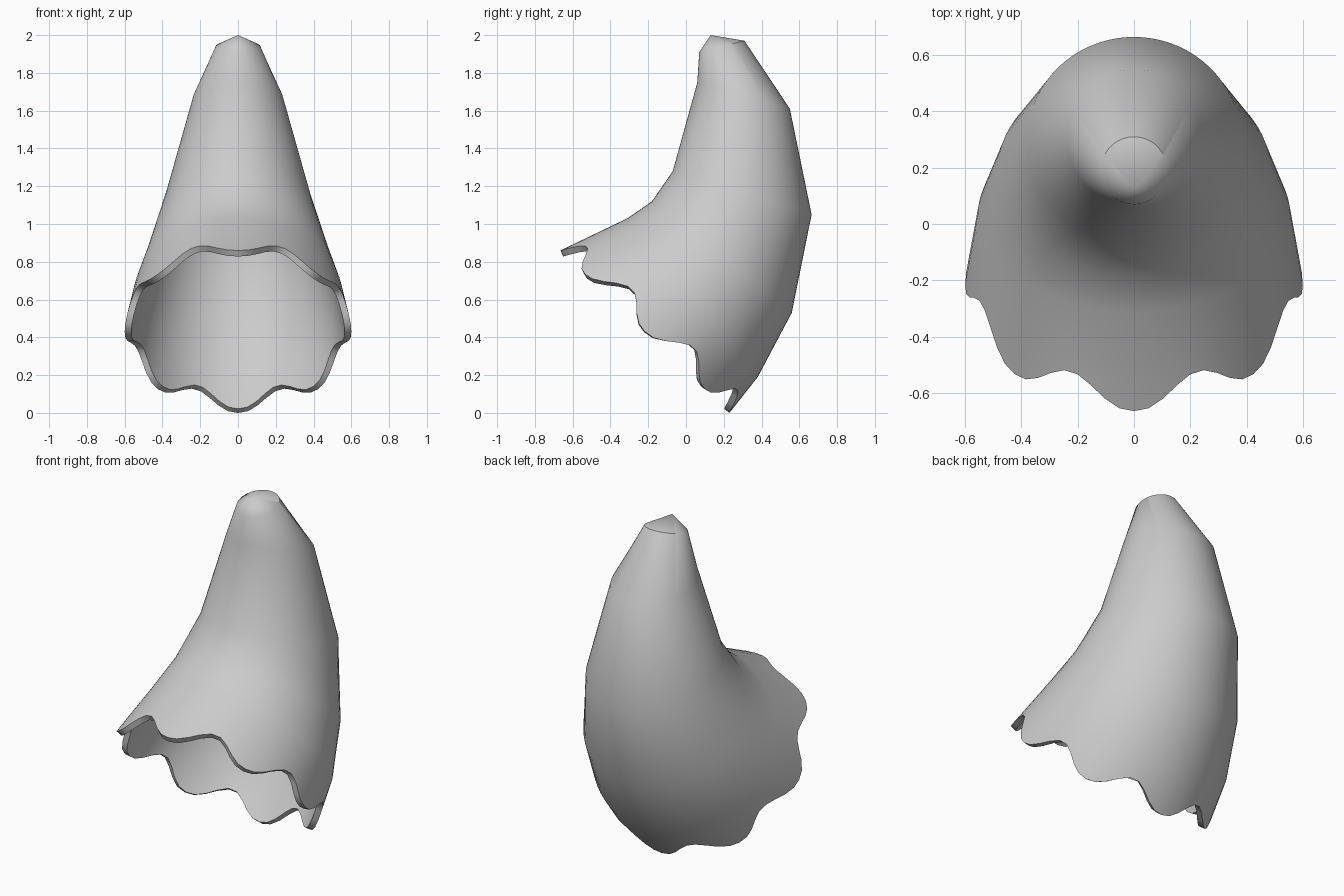
import bpy
import bmesh
import math

cube = bpy.data.objects.get("Cube")
if cube:
    bpy.data.objects.remove(cube, do_unlink=True)

SIDES = 72
LOBES = 8

# Cross-sections from tip to mouth: front (y, z), back (y, z), half width
STATIONS = [
    ((0.07, 1.91), (0.31, 1.97), 0.118),
    ((0.06, 1.75), (0.55, 1.61), 0.235),
    ((-0.07, 1.28), (0.665, 1.05), 0.38),
    ((-0.18, 1.12), (0.56, 0.53), 0.485),
    ((-0.31, 1.03), (0.38, 0.19), 0.555),
    ((-0.665, 0.86), (0.23, 0.0), 0.60),
]


def ring_point(station, angle):
    """Point on a tilted oval; angle 0 is the front."""
    (fy, fz), (by, bz), width = station
    c = math.cos(angle)
    return (width * math.sin(angle),
            (fy + by) / 2 + c * (fy - by) / 2,
            (fz + bz) / 2 + c * (fz - bz) / 2)


def rim_point(angle):
    """Mouth edge, drawn back along the wall between the lobes."""
    tip = ring_point(STATIONS[-1], angle)
    root = ring_point(STATIONS[-2], angle)
    notch = (0.5 - 0.5 * math.cos(LOBES * angle)) ** 1.2
    pull = 0.12 * notch / math.dist(tip, root)
    return [a + (b - a) * pull for a, b in zip(tip, root)]


bm = bmesh.new()
angles = [2 * math.pi * i / SIDES for i in range(SIDES)]
rings = [[bm.verts.new(ring_point(s, a)) for a in angles] for s in STATIONS[:-1]]
rings.append([bm.verts.new(rim_point(a)) for a in angles])

# Curved wall
for upper, lower in zip(rings, rings[1:]):
    for i in range(SIDES):
        j = (i + 1) % SIDES
        bm.faces.new((upper[i], lower[i], lower[j], upper[j]))

# Shallow pointed cap
apex = bm.verts.new((0, 0.13, 2.0))
for i in range(SIDES):
    bm.faces.new((apex, rings[0][i], rings[0][(i + 1) % SIDES]))

mesh = bpy.data.meshes.new("bell_shell")
bm.to_mesh(mesh)
bm.free()
shell = bpy.data.objects.new("bell_shell", mesh)
bpy.context.collection.objects.link(shell)

# Single grey material
grey = bpy.data.materials.new("light_grey")
grey.use_nodes = True
color = (0.6, 0.6, 0.6, 1)
grey.diffuse_color = color
grey.node_tree.nodes["Principled BSDF"].inputs["Base Color"].default_value = color
mesh.materials.append(grey)

# Wall thickness, inward
bpy.ops.object.select_all(action="DESELECT")
shell.select_set(True)
bpy.context.view_layer.objects.active = shell
solid = shell.modifiers.new("thickness", "SOLIDIFY")
solid.thickness = 0.035
solid.offset = -1
bpy.ops.object.modifier_apply(modifier=solid.name)
bpy.ops.object.shade_smooth_by_angle(angle=math.radians(40))
